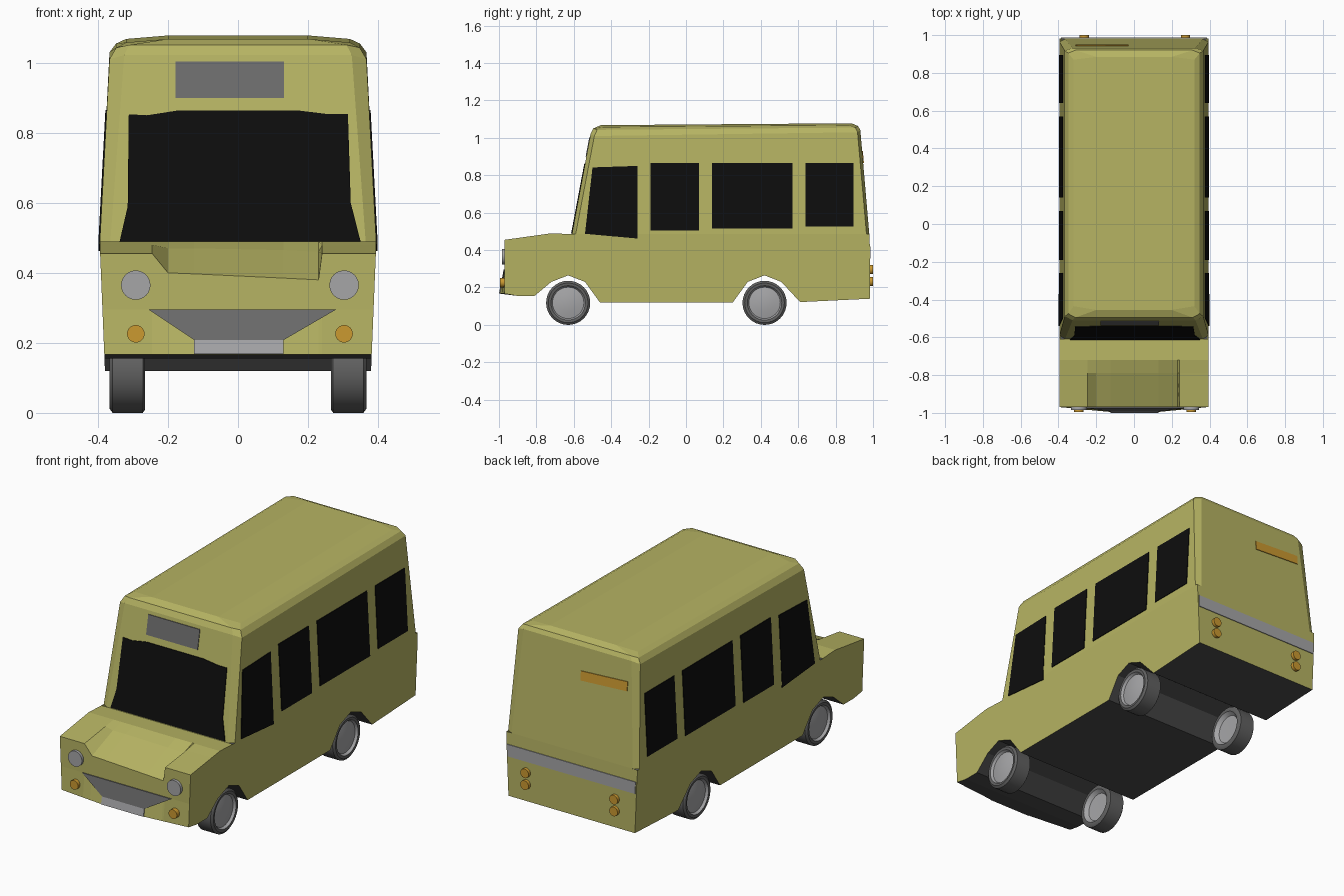
import bpy, bmesh, math

if "Cube" in bpy.data.objects:
    bpy.data.objects.remove(bpy.data.objects["Cube"])


def material(name, r, g, b):
    m = bpy.data.materials.new(name)
    m.diffuse_color = (r, g, b, 1)
    m.use_nodes = True
    m.node_tree.nodes["Principled BSDF"].inputs["Base Color"].default_value = m.diffuse_color
    return m


YELLOW = material("olive yellow", 0.47, 0.455, 0.125)
BLACK = material("window black", 0.004, 0.004, 0.004)
GRILLE = material("grille grey", 0.15, 0.15, 0.15)
SILVER = material("light grey", 0.38, 0.38, 0.39)
ORANGE = material("amber", 0.60, 0.32, 0.03)
UNDER = material("underside grey", 0.07, 0.07, 0.07)
TYRE = material("tyre grey", 0.12, 0.12, 0.12)


def finish(name, bm, mats, smooth=False, recalc=True):
    if recalc:
        bmesh.ops.recalc_face_normals(bm, faces=bm.faces)
    me = bpy.data.meshes.new(name)
    bm.to_mesh(me)
    bm.free()
    ob = bpy.data.objects.new(name, me)
    bpy.context.collection.objects.link(ob)
    for m in mats:
        me.materials.append(m)
    if smooth:
        bpy.context.view_layer.objects.active = ob
        ob.select_set(True)
        bpy.ops.object.shade_smooth_by_angle(angle=math.radians(40))
        ob.select_set(False)
    return ob


def half_width(z):
    if z < 0.485:
        return 0.38 + 0.015 * (z - 0.12) / 0.365
    return 0.395 - 0.028 * (z - 0.485) / 0.525


def plate(name, pts, mat, depth):
    """Thin slab: outline pts plus the same outline moved inward by depth."""
    bm = bmesh.new()
    a = [bm.verts.new(p) for p in pts]
    b = [bm.verts.new([p[i] + depth[i] for i in range(3)]) for p in pts]
    bm.faces.new(a)
    bm.faces.new(b[::-1])
    for i in range(len(a)):
        j = (i + 1) % len(a)
        bm.faces.new((a[i], b[i], b[j], a[j]))
    return finish(name, bm, [mat])


# Lower body: side profile lofted across the width, with a sunken hood centre
stations = [(-1, 0.455, 0.48), (-0.245, 0.455, 0.48), (-0.2, 0.40, 0.47),
            (-0.125, 0.397, 0.47), (0.13, 0.385, 0.465), (0.23, 0.38, 0.46),
            (0.24, 0.455, 0.478), (1, 0.455, 0.48)]
ARCH = [(-0.18, 0.155), (-0.09, 0.23), (0, 0.265), (0.09, 0.23), (0.17, 0.12)]


def profile(x, front_z, back_z):
    bulge = max(0, min(1, (0.385 - abs(x)) / 0.255))
    pts = [(-0.61, 0.485), (-0.72, 0.49), (-0.79, back_z), (-0.97, front_z),
           (-0.97, 0.295), (-0.97 - 0.025 * bulge, 0.167), (-0.9, 0.155)]
    pts += [(-0.63 + y, z) for y, z in ARCH]
    pts += [(0.42 - y, z) for y, z in reversed(ARCH)]
    pts[-1] = (0.61, 0.122)
    return pts + [(0.983, 0.14), (0.983, 0.42), (0.98, 0.485)]


bm = bmesh.new()
rows = []
for x, fz, bz in stations:
    rows.append([bm.verts.new((x * half_width(z) if abs(x) == 1 else x, y, z))
                 for y, z in profile(x, fz, bz)])
n = len(rows[0])
for a, b in zip(rows, rows[1:]):
    for i in range(n - 1):
        f = bm.faces.new((a[i], a[i + 1], b[i + 1], b[i]))
        f.material_index = 1 if 5 <= i < n - 3 else 0
bm.faces.new(rows[0])
bm.faces.new(rows[-1][::-1])
finish("lower_body", bm, [YELLOW, UNDER])

# Cabin: stacked rings with chamfered pillars, closed by a crowned roof
# each ring: half width, inner half width, front y, rear y, z, rear rise, crown
rings = [(0.395, 0.365, -0.61, 0.98, 0.485, 0, 0),
         (0.367, 0.325, -0.51, 0.932, 1.01, 0.02, 0.012),
         (0.348, 0.31, -0.495, 0.92, 1.043, 0.012, 0.008),
         (0.32, 0.2, -0.455, 0.885, 1.058, 0.01, 0.010)]
bm = bmesh.new()
loops = []
for w, k, yf, yr, z, rise, c in rings:
    front = [(-w, yf + 0.02, z), (-k, yf, z + c), (k, yf, z + c), (w, yf + 0.02, z)]
    rear = [(w, yr - 0.015, z + rise), (k, yr, z + rise + c),
            (-k, yr, z + rise + c), (-w, yr - 0.015, z + rise)]
    loops.append([bm.verts.new(p) for p in front + rear])
for a, b in zip(loops, loops[1:]):
    for i in range(8):
        j = (i + 1) % 8
        bm.faces.new((a[i], a[j], b[j], b[i]))
t = loops[-1]
for q in ((0, 1, 6, 7), (1, 2, 5, 6), (2, 3, 4, 5)):
    bm.faces.new([t[i] for i in q])
finish("cabin", bm, [YELLOW])

# Side windows on both sides
windows = {
    "cab_window": [(-0.54, 0.487), (-0.26, 0.462), (-0.26, 0.85), (-0.5, 0.842)],
    "front_window": [(-0.19, 0.505), (0.07, 0.505), (0.07, 0.865), (-0.19, 0.865)],
    "middle_window": [(0.14, 0.515), (0.57, 0.515), (0.57, 0.865), (0.14, 0.865)],
    "rear_window": [(0.64, 0.527), (0.895, 0.527), (0.895, 0.865), (0.64, 0.865)],
}
for side, s in (("left", -1), ("right", 1)):
    for name, pts in windows.items():
        plate(side + "_" + name, [(s * (half_width(z) + 0.004), y, z) for y, z in pts],
              BLACK, (-s * 0.007, 0, 0))


# Windscreen and destination panel on the sloping front
def on_screen(pts):
    return [(x, -0.615 + 0.1 * (z - 0.485) / 0.53, z) for x, z in pts]


plate("windscreen", on_screen([(-0.338, 0.49), (0.35, 0.49), (0.322, 0.6), (0.314, 0.853),
      (0.26, 0.853), (0.17, 0.864), (-0.17, 0.864), (-0.26, 0.85), (-0.312, 0.853),
      (-0.315, 0.59)]), BLACK, (0, 0.007, 0))
plate("destination_panel", on_screen([(-0.178, 0.9), (0.132, 0.9), (0.132, 1.003),
      (-0.178, 1.003)]), GRILLE, (0, 0.009, 0))


# Grille and number plate on the bulging nose
def on_nose(pts):
    return [(x, -0.975 - 0.025 * (0.295 - z) / 0.128, z) for x, z in pts]


plate("grille", on_nose([(-0.255, 0.295), (0.28, 0.295), (0.13, 0.208), (-0.125, 0.208)]),
      GRILLE, (0, 0.008, 0))
plate("bumper_plate", on_nose([(-0.125, 0.208), (0.13, 0.208), (0.13, 0.168),
      (-0.125, 0.168)]), SILVER, (0, 0.008, 0))

# Rear strip and amber panel
plate("rear_strip", [(s * half_width(z) * 0.985, 0.987, z) for s, z in
      ((-1, 0.355), (1, 0.355), (1, 0.42), (-1, 0.42))], SILVER, (0, -0.008, 0))
plate("rear_panel", [(x, 0.986 - 0.05 * (z - 0.485) / 0.55, z) for x, z in
      ((-0.31, 0.88), (-0.03, 0.865), (-0.03, 0.915), (-0.31, 0.93))],
      ORANGE, (0, -0.009, 0))


# Round lamps
def lamp(name, x, z, r, y0, y1, mat):
    bm = bmesh.new()
    bmesh.ops.create_cone(bm, cap_ends=True, segments=24, radius1=r, radius2=r,
                          depth=abs(y1 - y0))
    for v in bm.verts:
        a, b, c = v.co
        v.co = (x + a, (y0 + y1) / 2 + c, z + b)
    finish(name, bm, [mat], smooth=True)


for side, x in (("left", -0.292), ("right", 0.303)):
    lamp(side + "_headlight", x, 0.365, 0.042, -0.96, -0.985, SILVER)
    lamp(side + "_front_indicator", x, 0.226, 0.025, -0.96, -0.994, ORANGE)
    for part, z in (("lower", 0.232), ("upper", 0.296)):
        lamp(side + "_" + part + "_tail_lamp", 0.9 * x, z, 0.025, 0.97, 1.0, ORANGE)

# Wheels: lathed tyre with pale dished hubs; points are (radius, x)
WHEEL = [(0, 0.288), (0.075, 0.286), (0.092, 0.266), (0.108, 0.265), (0.118, 0.272),
         (0.118, 0.358), (0.106, 0.367), (0.092, 0.365), (0.084, 0.352),
         (0.045, 0.36), (0, 0.363)]
SEG = 32
for side, s in (("left", -1), ("right", 1)):
    for end, yc in (("front", -0.63), ("rear", 0.42)):
        bm = bmesh.new()
        cols = []
        for k in range(SEG):
            t = 2 * math.pi * k / SEG
            cols.append([bm.verts.new((s * x, yc + r * math.cos(t), 0.118 + r * math.sin(t)))
                         for r, x in WHEEL])
        for k in range(SEG):
            a, b = cols[k], cols[(k + 1) % SEG]
            for i in range(len(WHEEL) - 1):
                f = bm.faces.new((a[i], a[i + 1], b[i + 1], b[i]))
                f.material_index = 1 if max(WHEEL[i][0], WHEEL[i + 1][0]) < 0.0925 else 0
        bmesh.ops.remove_doubles(bm, verts=bm.verts, dist=1e-5)
        finish(side + "_" + end + "_wheel", bm, [TYRE, SILVER], smooth=True)
